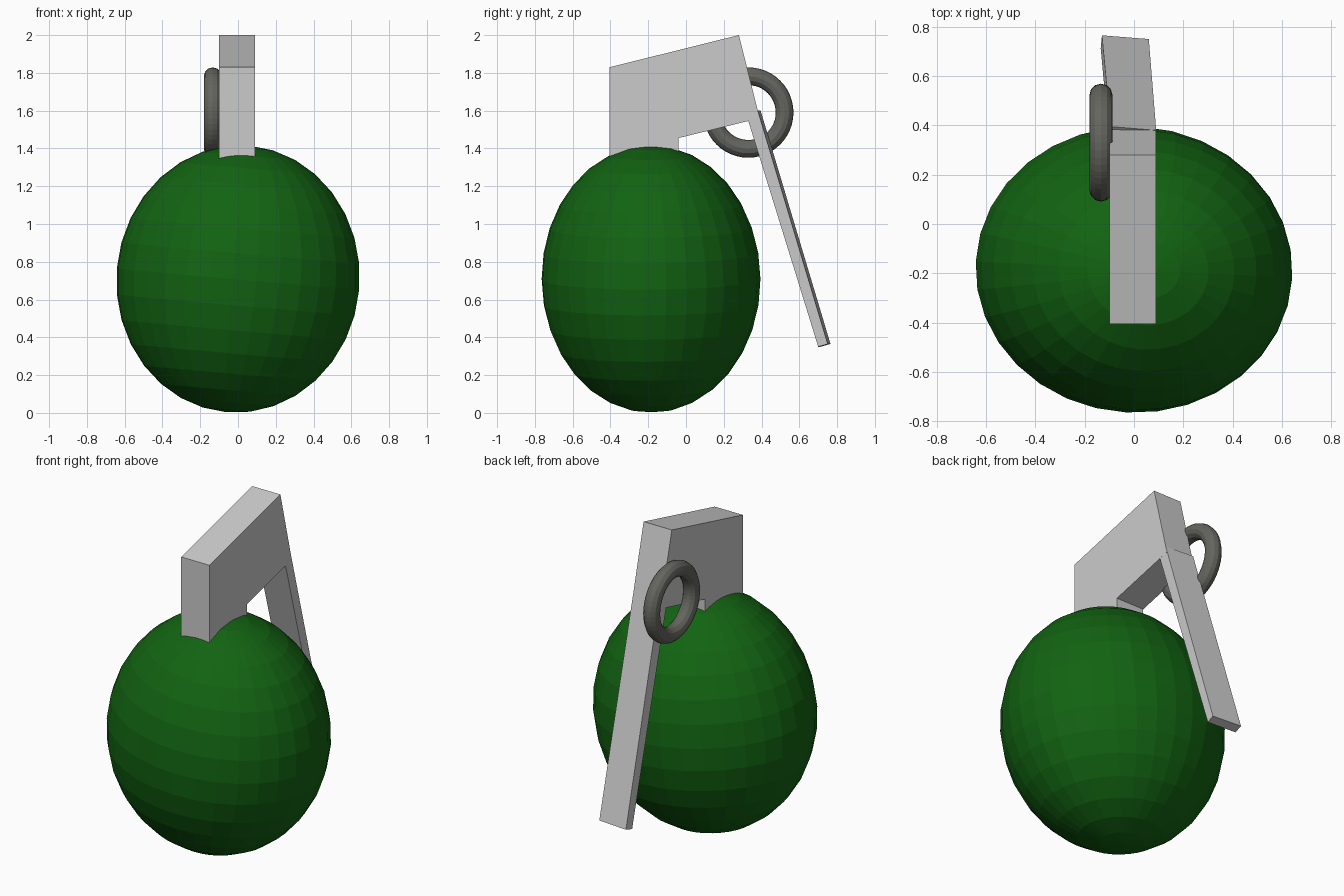
import bpy, bmesh
from math import radians

if "Cube" in bpy.data.objects:
    bpy.data.objects.remove(bpy.data.objects["Cube"])


def paint(obj, name, rgb):
    mat = bpy.data.materials.new(name)
    mat.diffuse_color = (*rgb, 1)
    mat.use_nodes = True
    mat.node_tree.nodes["Principled BSDF"].inputs["Base Color"].default_value = mat.diffuse_color
    obj.data.materials.append(mat)


def loft(name, left, right):
    """Solid between two matching outlines."""
    bm = bmesh.new()
    a = [bm.verts.new(p) for p in left]
    b = [bm.verts.new(p) for p in right]
    bm.faces.new(a)
    bm.faces.new(b[::-1])
    n = len(a)
    for i in range(n):
        j = (i + 1) % n
        bm.faces.new((a[i], b[i], b[j], a[j]))
    bmesh.ops.recalc_face_normals(bm, faces=bm.faces)
    mesh = bpy.data.meshes.new(name)
    bm.to_mesh(mesh)
    bm.free()
    obj = bpy.data.objects.new(name, mesh)
    bpy.context.collection.objects.link(obj)
    return obj


# Egg-shaped body, slightly tilted
bpy.ops.mesh.primitive_uv_sphere_add(segments=32, ring_count=16, radius=1,
                                     location=(0, -0.185, 0.709),
                                     rotation=(0, radians(5), radians(-3)))
body = bpy.context.object
body.name = "body"
body.scale = (0.645, 0.58, 0.708)
paint(body, "green", (0.006, 0.125, 0.006))

# Head block: side profile (y, z) extruded across x
profile = [(-0.405, 1.28), (-0.405, 1.83), (0.28, 2.0), (0.39, 1.56),
           (-0.04, 1.455), (-0.04, 1.28)]
loft("head_block", [(-0.10, y, z) for y, z in profile],
     [(0.09, y, z) for y, z in profile])

# Lever: thin bar slanting down and slightly sideways
loft("lever",
     [(-0.10, 0.335, 1.545), (-0.095, 0.395, 1.60),
      (-0.13, 0.765, 0.365), (-0.135, 0.712, 0.35)],
     [(0.09, 0.33, 1.545), (0.09, 0.38, 1.60),
      (0.06, 0.75, 0.365), (0.055, 0.70, 0.35)])

# Pull ring on the left side
bpy.ops.mesh.primitive_torus_add(major_segments=48, minor_segments=12,
                                 major_radius=0.192, minor_radius=0.047,
                                 location=(-0.134, 0.33, 1.59),
                                 rotation=(0, radians(90), 0))
ring = bpy.context.object
ring.name = "pull_ring"
paint(ring, "dark_grey", (0.13, 0.13, 0.115))
